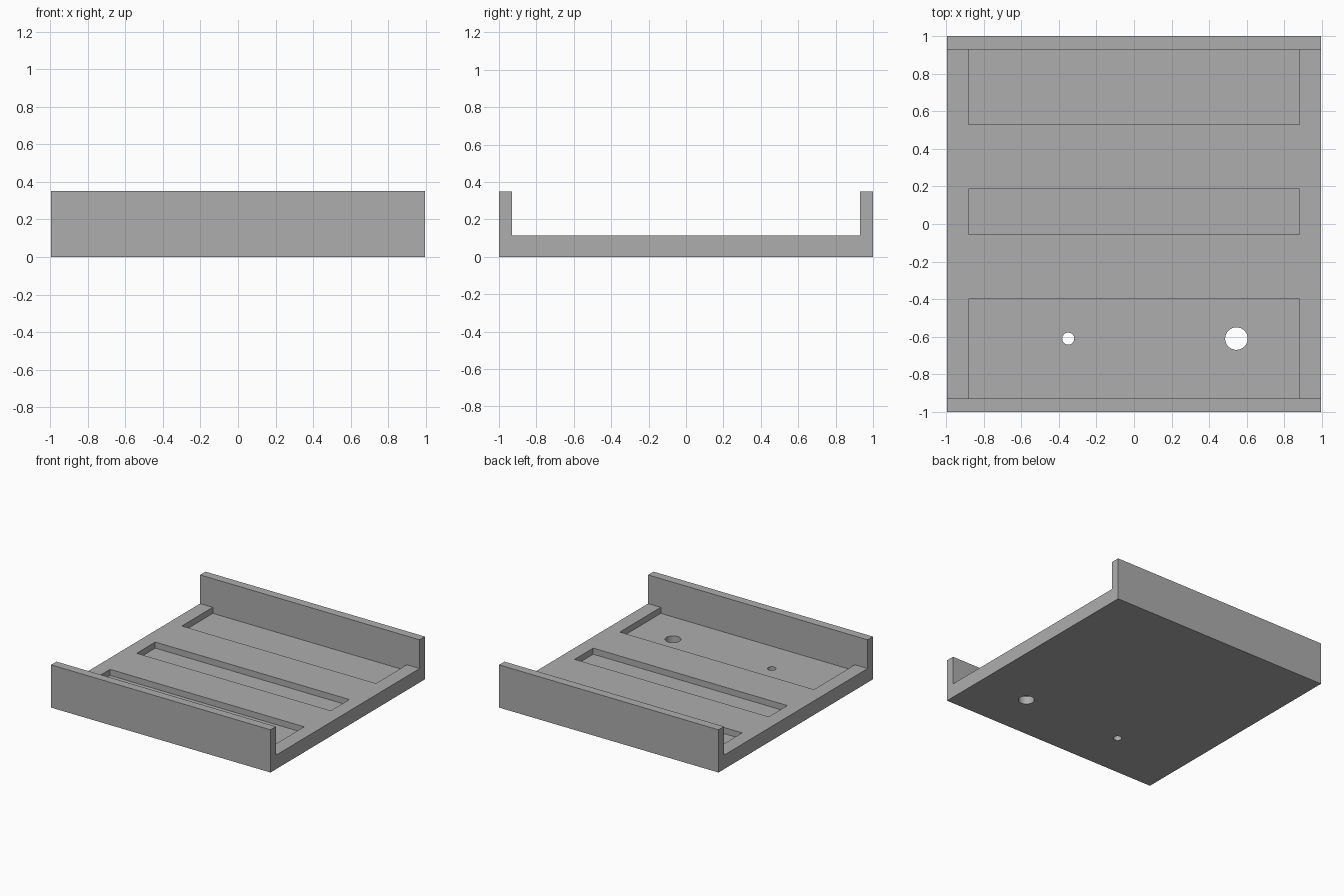
import bpy
import bmesh
from mathutils import Matrix

if "Cube" in bpy.data.objects:
    bpy.data.objects.remove(bpy.data.objects["Cube"], do_unlink=True)

HALF_X = 0.995
FLOOR_Z, POCKET_Z, WALL_Z = 0.115, 0.065, 0.35
WALL_FRONT, WALL_BACK = -0.93, 0.93

grey = bpy.data.materials.new("plain grey")
grey.use_nodes = True
colour = (0.42, 0.42, 0.42, 1)
grey.diffuse_color = colour
grey.node_tree.nodes["Principled BSDF"].inputs["Base Color"].default_value = colour


def make_object(name, bm):
    bmesh.ops.recalc_face_normals(bm, faces=bm.faces)
    mesh = bpy.data.meshes.new(name)
    bm.to_mesh(mesh)
    bm.free()
    mesh.materials.append(grey)
    obj = bpy.data.objects.new(name, mesh)
    bpy.context.collection.objects.link(obj)
    return obj


def box_cutter(name, y0, y1, half_x, z0, z1):
    bm = bmesh.new()
    bmesh.ops.create_cube(bm, size=1)
    bmesh.ops.scale(bm, vec=(2 * half_x, y1 - y0, z1 - z0), verts=bm.verts)
    bmesh.ops.translate(bm, vec=(0, (y0 + y1) / 2, (z0 + z1) / 2), verts=bm.verts)
    return make_object(name, bm)


def round_cutter(name, x, y, radius):
    bm = bmesh.new()
    bmesh.ops.create_cone(bm, cap_ends=True, segments=32, radius1=radius,
                          radius2=radius, depth=1,
                          matrix=Matrix.Translation((x, y, 0)))
    return make_object(name, bm)


# Tray: U-shaped side profile extruded across the width
profile = [(-1, 0), (1, 0), (1, WALL_Z), (WALL_BACK, WALL_Z), (WALL_BACK, FLOOR_Z),
           (WALL_FRONT, FLOOR_Z), (WALL_FRONT, WALL_Z), (-1, WALL_Z)]
bm = bmesh.new()
side = bm.faces.new([bm.verts.new((-HALF_X, y, z)) for y, z in profile])
extruded = bmesh.ops.extrude_face_region(bm, geom=[side], use_keep_orig=True)
moved = [g for g in extruded["geom"] if isinstance(g, bmesh.types.BMVert)]
bmesh.ops.translate(bm, vec=(2 * HALF_X, 0, 0), verts=moved)
tray = make_object("tray", bm)

# Three shallow pockets; the outer two run up to the walls
top = FLOOR_Z + 0.001
cutters = [
    box_cutter("front_pocket_cutter", WALL_FRONT - 0.001, -0.40, 0.88, POCKET_Z, top),
    box_cutter("middle_pocket_cutter", -0.055, 0.185, 0.88, POCKET_Z, top),
    box_cutter("back_pocket_cutter", 0.53, WALL_BACK + 0.001, 0.88, POCKET_Z, top),
    # Through holes in the front pocket
    round_cutter("small_hole_cutter", -0.35, -0.61, 0.032),
    round_cutter("large_hole_cutter", 0.545, -0.61, 0.06),
]
for cutter in cutters:
    cutter.hide_render = True
    cutter.hide_set(True)
    cut = tray.modifiers.new(cutter.name, "BOOLEAN")
    cut.operation = "DIFFERENCE"
    cut.solver = "EXACT"
    cut.object = cutter

# Apply the cuts, then discard the helpers
bpy.context.view_layer.objects.active = tray
tray.select_set(True)
for name in [m.name for m in tray.modifiers]:
    bpy.ops.object.modifier_apply(modifier=name)
for cutter in cutters:
    bpy.data.objects.remove(cutter, do_unlink=True)

bpy.ops.object.shade_smooth_by_angle()
